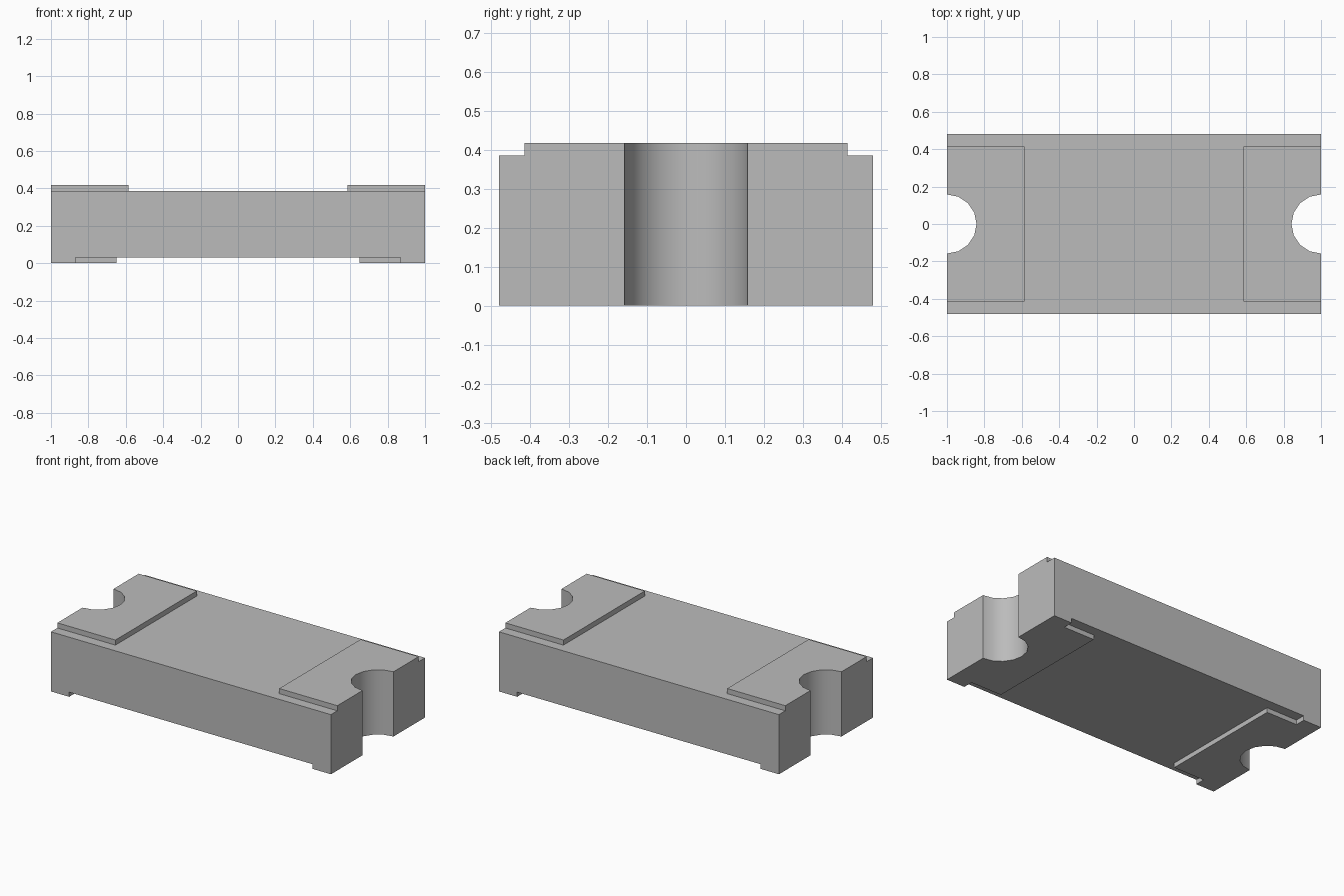
import bpy
import bmesh
from math import pi, sin, cos

cube = bpy.data.objects.get("Cube")
if cube:
    bpy.data.objects.remove(cube, do_unlink=True)

# Overall sizes
HALF_X, HALF_Y = 1.0, 0.48
PAD_Y = 0.415
BOTTOM, BASE, DECK, TOP = 0.0, 0.03, 0.385, 0.418
NOTCH_R, NOTCH_STEPS = 0.158, 8

grey = bpy.data.materials.new("plain grey")
grey.use_nodes = True
colour = (0.5, 0.5, 0.5, 1.0)
grey.diffuse_color = colour
grey.node_tree.nodes["Principled BSDF"].inputs["Base Color"].default_value = colour


def notch():
    """Half-round bite in the +x end, running from +y to -y."""
    angles = [pi / 2 + pi * i / NOTCH_STEPS for i in range(NOTCH_STEPS + 1)]
    return [(HALF_X + NOTCH_R * cos(a), NOTCH_R * sin(a)) for a in angles]


def turned(points):
    """Rotate an outline half a turn about z."""
    return [(-x, -y) for x, y in points]


def slab(name, outline, z0, z1):
    """Extrude a flat outline between two heights."""
    bm = bmesh.new()
    face = bm.faces.new([bm.verts.new((x, y, z0)) for x, y in outline])
    result = bmesh.ops.extrude_face_region(bm, geom=[face])
    raised = [v for v in result["geom"] if isinstance(v, bmesh.types.BMVert)]
    bmesh.ops.translate(bm, verts=raised, vec=(0, 0, z1 - z0))
    bmesh.ops.recalc_face_normals(bm, faces=bm.faces)
    mesh = bpy.data.meshes.new(name)
    bm.to_mesh(mesh)
    bm.free()
    mesh.materials.append(grey)
    obj = bpy.data.objects.new(name, mesh)
    bpy.context.collection.objects.link(obj)
    bpy.ops.object.select_all(action="DESELECT")
    obj.select_set(True)
    bpy.context.view_layer.objects.active = obj
    bpy.ops.object.shade_smooth_by_angle(angle=pi / 6)
    return obj


# Main block, notched at both ends
half_body = [(HALF_X, HALF_Y)] + notch() + [(HALF_X, -HALF_Y)]
slab("body", half_body + turned(half_body), BASE, DECK)

# Raised contact on top: plain rectangle with the notch
inner = 0.585
top_pad = ([(inner, PAD_Y), (HALF_X, PAD_Y)] + notch()
           + [(HALF_X, -PAD_Y), (inner, -PAD_Y)])

# Contact underneath: full width at the end, narrower towards the middle
inner, step = 0.65, 0.87
bottom_pad = ([(inner, PAD_Y), (step, PAD_Y), (step, HALF_Y), (HALF_X, HALF_Y)]
              + notch()
              + [(HALF_X, -HALF_Y), (step, -HALF_Y), (step, -PAD_Y), (inner, -PAD_Y)])

for side, place in (("left", list), ("right", turned)):
    slab(side + "_top_contact", place(top_pad), DECK, TOP)
    slab(side + "_bottom_contact", place(bottom_pad), BOTTOM, BASE)
